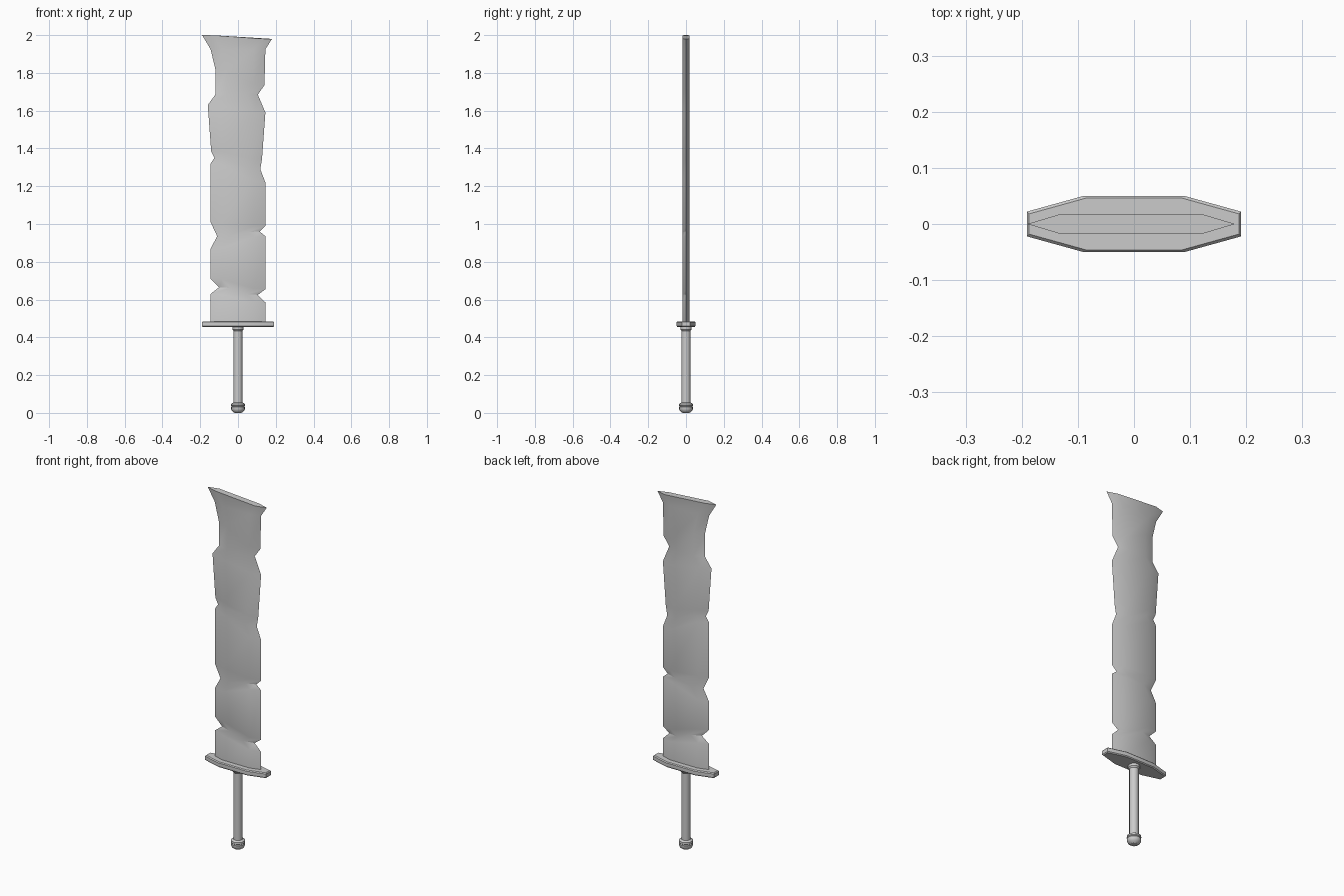
import bpy, bmesh, math

if "Cube" in bpy.data.objects:
    bpy.data.objects.remove(bpy.data.objects["Cube"])


def finish(name, bm, angle=30):
    bmesh.ops.remove_doubles(bm, verts=bm.verts, dist=1e-5)
    bmesh.ops.recalc_face_normals(bm, faces=bm.faces)
    mesh = bpy.data.meshes.new(name)
    bm.to_mesh(mesh)
    bm.free()
    obj = bpy.data.objects.new(name, mesh)
    bpy.context.collection.objects.link(obj)
    bpy.ops.object.select_all(action='DESELECT')
    obj.select_set(True)
    bpy.context.view_layer.objects.active = obj
    bpy.ops.object.shade_smooth_by_angle(angle=math.radians(angle))
    return obj


def loft(name, rings):
    """Skin a stack of closed rings and cap both ends."""
    bm = bmesh.new()
    loops = [[bm.verts.new(p) for p in ring] for ring in rings]
    n = len(loops[0])
    for a, b in zip(loops, loops[1:]):
        for i in range(n):
            j = (i + 1) % n
            bm.faces.new((a[i], a[j], b[j], b[i]))
    bm.faces.new(loops[0])
    bm.faces.new(loops[-1])
    return finish(name, bm)


def lathe_rings(profile, sides=16):
    return [[(r * math.cos(2 * math.pi * i / sides), r * math.sin(2 * math.pi * i / sides), z)
             for i in range(sides)] for r, z in profile]


# Notched blade: left edge x, z and right edge x, z per row
EDGES = [
    (-0.145, 0.48, 0.145, 0.48), (-0.145, 0.63, 0.145, 0.585),
    (-0.10, 0.665, 0.105, 0.625), (-0.145, 0.71, 0.145, 0.655),
    (-0.145, 0.87, 0.145, 0.935), (-0.11, 0.935, 0.115, 0.96),
    (-0.145, 1.01, 0.145, 0.99), (-0.145, 1.32, 0.145, 1.22),
    (-0.125, 1.35, 0.118, 1.29), (-0.142, 1.385, 0.127, 1.345),
    (-0.16, 1.63, 0.145, 1.59), (-0.12, 1.685, 0.105, 1.685),
    (-0.12, 1.82, 0.14, 1.735), (-0.145, 1.925, 0.145, 1.925),
    (-0.19, 2.0, 0.18, 1.98),
]
T, INSET = 0.018, 0.06
rings = []
for lx, lz, rx, rz in EDGES:
    s = (rz - lz) / (rx - lx) * INSET
    rings.append([(lx, 0, lz), (lx + INSET, -T, lz + s * 0.3), (rx - INSET, -T, rz - s * 0.3),
                  (rx, 0, rz), (rx - INSET, T, rz - s * 0.3), (lx + INSET, T, lz + s * 0.3)])
loft("blade", rings)

# Guard: tapered octagonal plate with chamfered rims
outline = [(-0.191, -0.022), (-0.09, -0.05), (0.09, -0.05), (0.191, -0.022),
           (0.191, 0.022), (0.09, 0.05), (-0.09, 0.05), (-0.191, 0.022)]


def plate(inset, z):
    return [(x - math.copysign(inset, x), y - math.copysign(inset, y), z) for x, y in outline]


loft("guard", [plate(0.004, 0.455), plate(0, 0.460), plate(0, 0.480), plate(0.004, 0.485)])

# Grip with a small collar under the guard
loft("grip", lathe_rings([(0.024, 0.04), (0.024, 0.434), (0.030, 0.442), (0.030, 0.458)]))

# Rounded pommel
loft("pommel", lathe_rings([(0.018, 0.0), (0.030, 0.008), (0.036, 0.019), (0.036, 0.030),
                            (0.033, 0.034), (0.037, 0.038), (0.036, 0.048), (0.024, 0.055)]))
